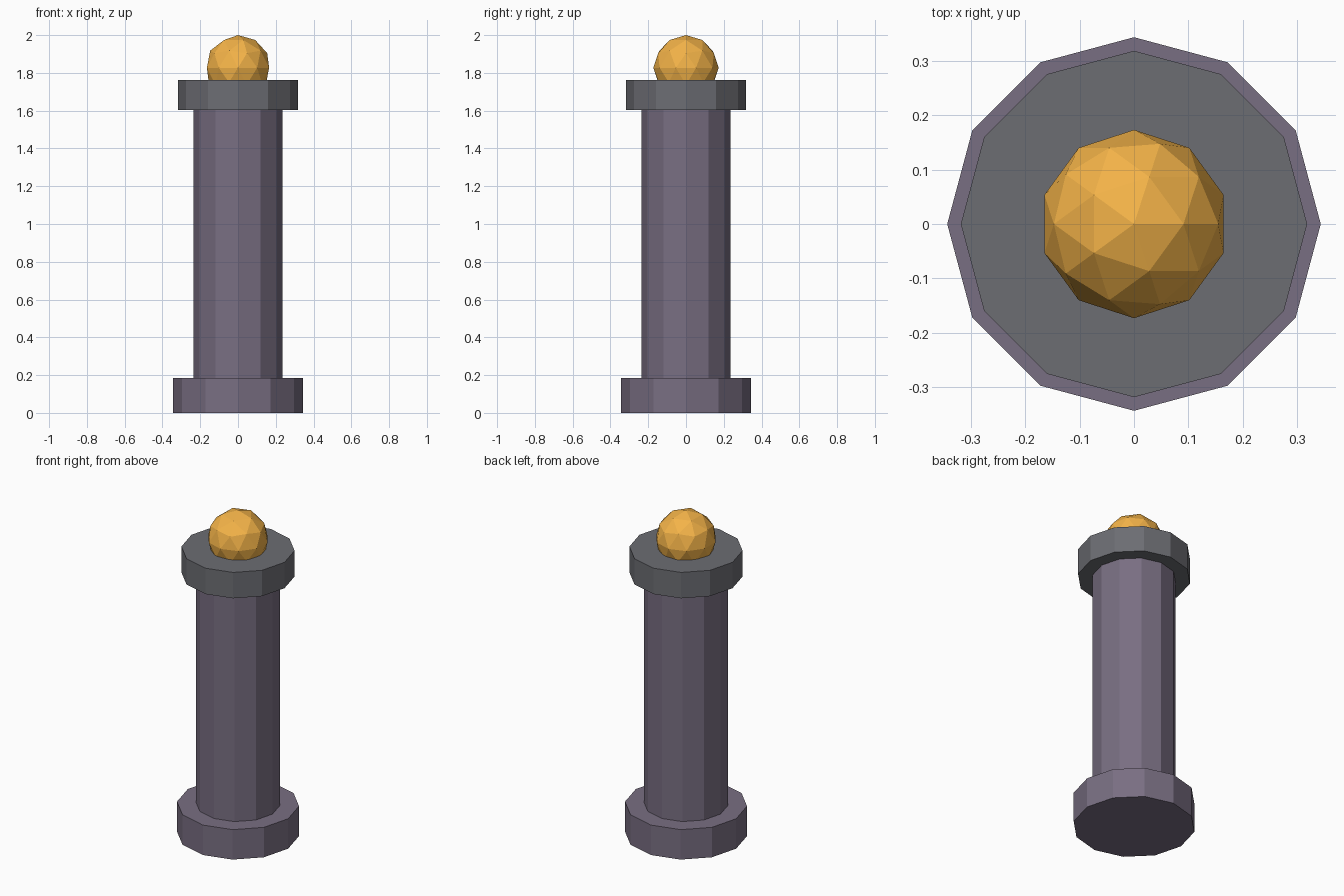
import bpy

if "Cube" in bpy.data.objects:
    bpy.data.objects.remove(bpy.data.objects["Cube"])

SIDES = 12


def material(name, rgb):
    m = bpy.data.materials.new(name)
    m.diffuse_color = (*rgb, 1.0)
    m.use_nodes = True
    m.node_tree.nodes["Principled BSDF"].inputs["Base Color"].default_value = m.diffuse_color
    return m


def drum(name, radius, z0, z1, mat):
    # Twelve-sided flat-faced prism with a corner on +x
    bpy.ops.mesh.primitive_cylinder_add(
        vertices=SIDES, radius=radius, depth=z1 - z0, location=(0, 0, (z0 + z1) / 2))
    ob = bpy.context.object
    ob.name = name
    ob.data.materials.append(mat)
    return ob


stone = material("purple_stone", (0.19, 0.157, 0.223))
grey = material("grey_stone", (0.15, 0.153, 0.171))
gold = material("gold", (0.90, 0.45, 0.065))

# Foot, shaft and cap of the pillar
drum("base", 0.343, 0.0, 0.185, stone)
drum("shaft", 0.236, 0.185, 1.603, stone)
drum("cap", 0.318, 1.603, 1.763, grey)

# Faceted ball sunk into the cap
R = 0.173
bpy.ops.mesh.primitive_ico_sphere_add(subdivisions=2, radius=R, location=(0, 0, 2.0 - R))
ball = bpy.context.object
ball.name = "ball_finial"
ball.data.materials.append(gold)
